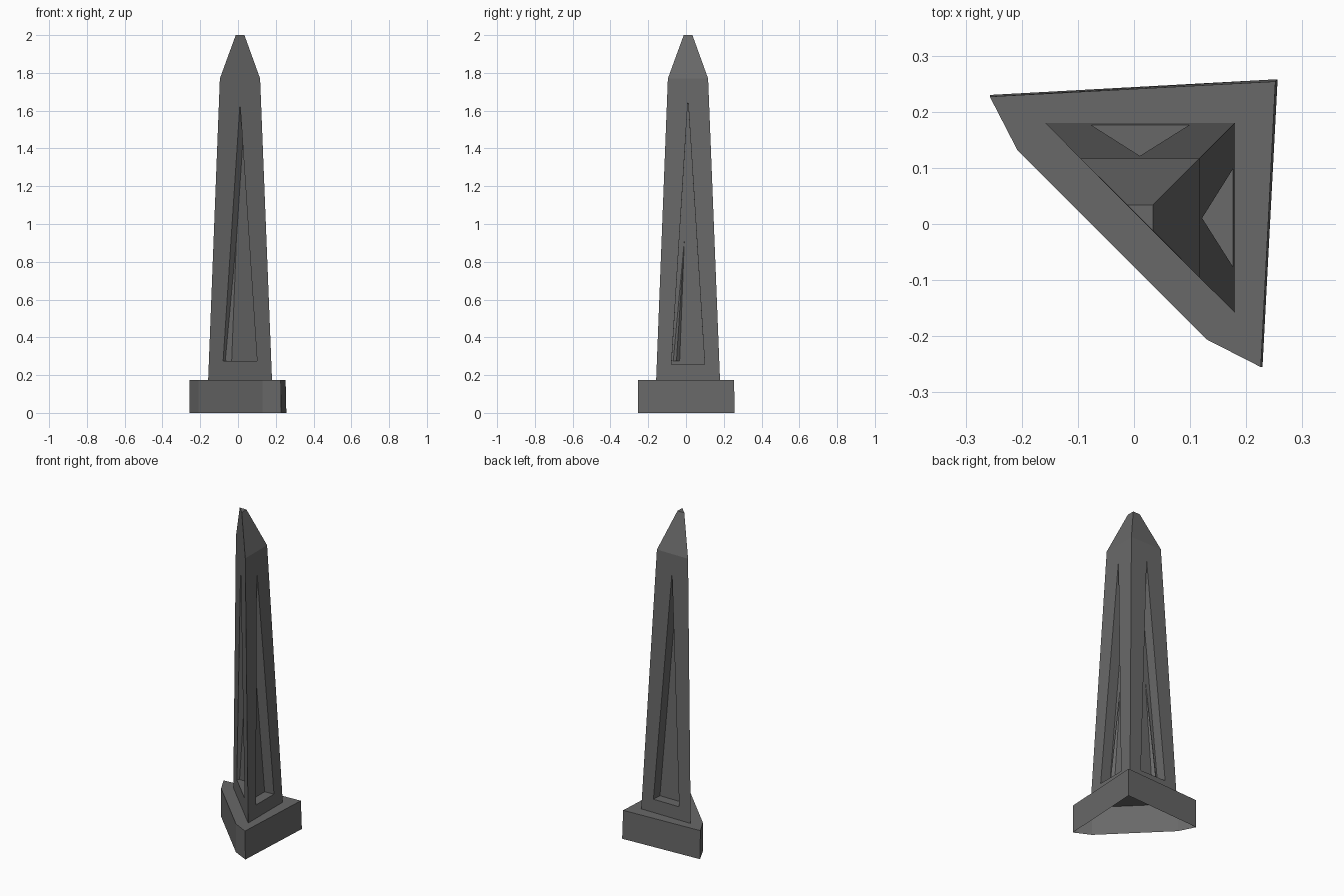
import bpy, bmesh
from mathutils import Vector

if "Cube" in bpy.data.objects:
    bpy.data.objects.remove(bpy.data.objects["Cube"])

# dark stone
stone = bpy.data.materials.new("dark_stone")
stone.diffuse_color = (0.14, 0.14, 0.14, 1)
stone.use_nodes = True
stone.node_tree.nodes["Principled BSDF"].inputs["Base Color"].default_value = stone.diffuse_color


def finish(name, bm):
    bmesh.ops.remove_doubles(bm, verts=bm.verts, dist=1e-5)
    me = bpy.data.meshes.new(name)
    bm.to_mesh(me)
    bm.free()
    me.materials.append(stone)
    ob = bpy.data.objects.new(name, me)
    bpy.context.collection.objects.link(ob)
    return ob


def face(bm, *pts):
    return bm.faces.new([bm.verts.new(p) for p in pts])


def triangle(lo, hi, z):
    # right-angled plan, counter-clockwise, right angle at +x +y
    return [Vector((hi, lo, z)), Vector((hi, hi, z)), Vector((lo, hi, z))]


# tapered three-sided shaft with a tall recessed triangle in each face
Z0, Z1 = 0.175, 1.77
low = triangle(-0.158, 0.18, Z0)
mid = triangle(-0.096, 0.117, Z1)
top = triangle(-0.012, 0.034, 2.0)
# half width, bottom z, apex z, depth for each face
panels = [(0.088, 0.255, 1.66, 0.064), (0.088, 0.255, 1.66, 0.064),
          (0.127, 0.275, 1.64, 0.04)]

bm = bmesh.new()
for i, (half, zb, za, depth) in enumerate(panels):
    j = (i + 1) % 3
    bl, br, tr, tl = low[i], low[j], mid[j], mid[i]
    along = (br - bl).normalized()
    inward = -along.cross(tl - bl).normalized()

    def centre(z):
        return ((bl + br) / 2).lerp((tl + tr) / 2, (z - Z0) / (Z1 - Z0))

    pl, pr, pa = centre(zb) - along * half, centre(zb) + along * half, centre(za)
    # frame around the opening
    face(bm, bl, br, pr, pl)
    face(bm, br, tr, pa, pr)
    face(bm, tl, bl, pl, pa)
    face(bm, tl, pa, tr)
    # recess walls and floor
    rim = [pl, pr, pa]
    floor = [p + inward * depth for p in rim]
    for k in range(3):
        n = (k + 1) % 3
        face(bm, rim[k], rim[n], floor[n], floor[k])
    face(bm, *floor)
    # pointed cap side
    face(bm, tl, tr, top[j], top[i])
face(bm, *top)
finish("obelisk_shaft", bm)

# five-sided base block, open underneath
bottom = [(0.229, -0.255), (0.256, 0.258), (-0.257, 0.230),
          (-0.208, 0.132), (0.130, -0.206)]
upper = [(0.226, -0.255), (0.252, 0.254), (-0.257, 0.227),
         (-0.208, 0.132), (0.130, -0.206)]
bm = bmesh.new()
for i in range(5):
    j = (i + 1) % 5
    face(bm, (*bottom[i], 0), (*bottom[j], 0), (*upper[j], Z0), (*upper[i], Z0))
face(bm, *[(*p, Z0) for p in upper])
finish("base_block", bm)
